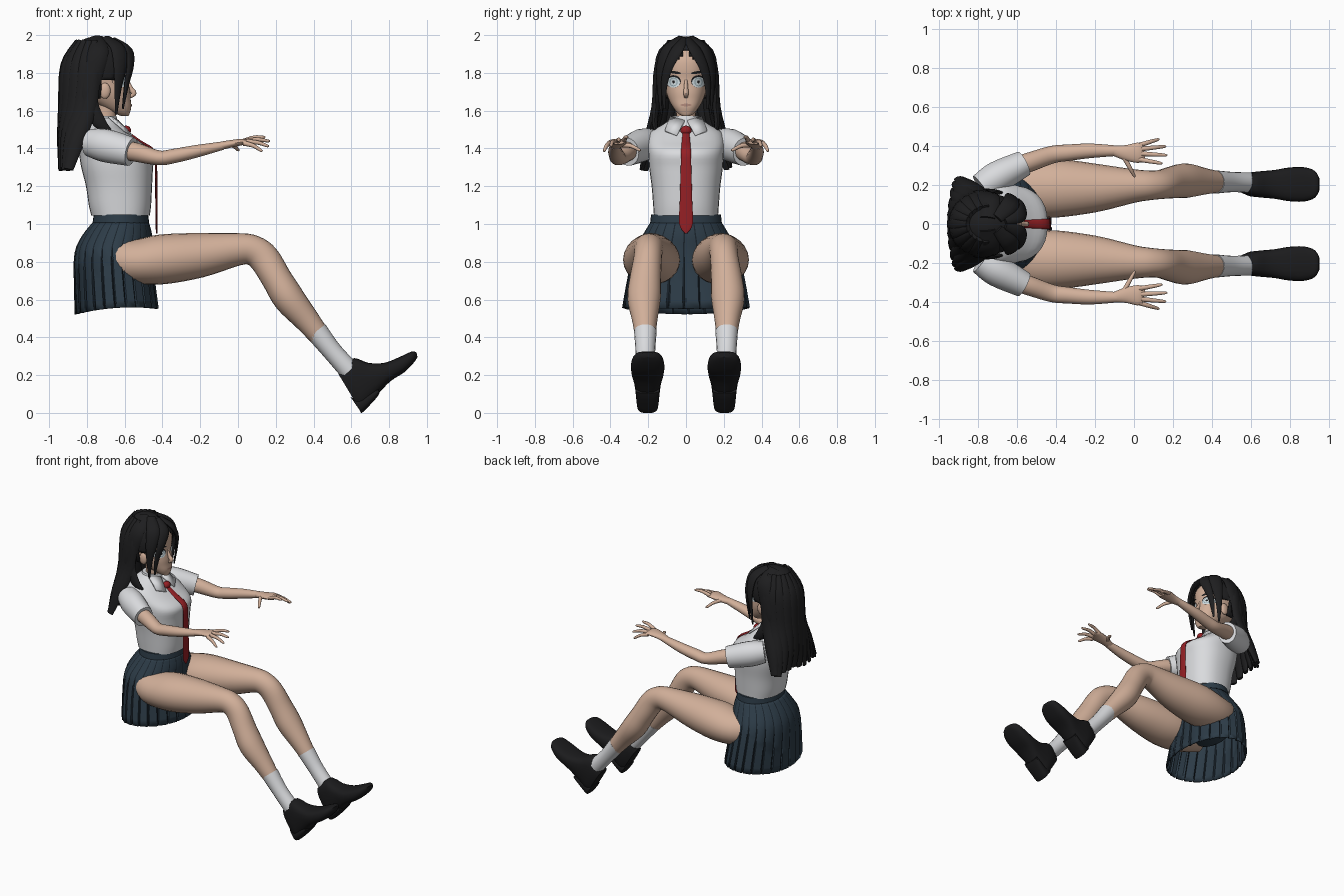
import bpy, bmesh, math, random
from mathutils import Vector

if "Cube" in bpy.data.objects:
    bpy.data.objects.remove(bpy.data.objects["Cube"])

random.seed(4)


def material(name, r, g, b):
    m = bpy.data.materials.new(name)
    m.diffuse_color = (r, g, b, 1)
    m.use_nodes = True
    m.node_tree.nodes["Principled BSDF"].inputs["Base Color"].default_value = m.diffuse_color
    return m


SKIN = material("skin", 0.64, 0.43, 0.32)
WHITE = material("white cloth", 0.70, 0.71, 0.73)
NAVY = material("navy cloth", 0.026, 0.045, 0.064)
FOLD = material("dark fold", 0.010, 0.017, 0.025)
HAIR = material("black hair", 0.013, 0.013, 0.014)
SHOE = material("black leather", 0.011, 0.011, 0.012)
RED = material("red cloth", 0.30, 0.014, 0.018)
EYE = material("pale eye", 0.62, 0.70, 0.73)
IRIS = material("grey iris", 0.28, 0.38, 0.42)
LIP = material("lip", 0.42, 0.24, 0.19)


def make(name, verts, faces, mats, both=False, recalc=True):
    me = bpy.data.meshes.new(name)
    me.from_pydata([tuple(v) for v in verts], [], faces)
    if recalc:
        bm = bmesh.new()
        bm.from_mesh(me)
        bmesh.ops.recalc_face_normals(bm, faces=bm.faces)
        bm.to_mesh(me)
        bm.free()
    ob = bpy.data.objects.new(name, me)
    bpy.context.collection.objects.link(ob)
    for m in mats:
        me.materials.append(m)
    if both:
        mod = ob.modifiers.new("mirror", 'MIRROR')
        mod.use_axis = (False, True, False)
        mod.use_mirror_merge = False
    return ob


def smooth_path(pts, steps):
    out = []
    for i in range(len(pts) - 1):
        p = [pts[max(i - 1, 0)], pts[i], pts[i + 1], pts[min(i + 2, len(pts) - 1)]]
        for k in range(steps):
            t = k / steps
            out.append([0.5 * (2 * b + (c - a) * t + (2 * a - 5 * b + 4 * c - d) * t * t
                               + (3 * b - a - 3 * c + d) * t ** 3) for a, b, c, d in zip(*p)])
    return out + [list(pts[-1])]


def loft(name, pts, mat, both=False, side=(0, 1, 0), flat=False, n=20, steps=4, power=1.0):
    """Elliptic rings (x, y, z, half width along side, half depth) joined along a path."""
    pts = smooth_path(pts, steps) if steps > 1 else pts
    verts, faces, m = [], [], len(pts)
    for i, p in enumerate(pts):
        t = Vector(pts[min(i + 1, m - 1)][:3]) - Vector(pts[max(i - 1, 0)][:3])
        t = Vector((0, 0, 1)) if flat else t.normalized()
        a = Vector(side)
        a = (a - t * a.dot(t)).normalized()
        b = t.cross(a)
        for k in range(n):
            c, s = math.cos(2 * math.pi * k / n), math.sin(2 * math.pi * k / n)
            c, s = (math.copysign(abs(v) ** power, v) for v in (c, s))
            verts.append(Vector(p[:3]) + a * c * max(p[3], 0.001) + b * s * max(p[4], 0.001))
    for i in range(m - 1):
        for k in range(n):
            j = (k + 1) % n
            faces.append((i * n + k, i * n + j, i * n + n + j, i * n + n + k))
    faces += [tuple(range(n)), tuple(range((m - 1) * n, m * n))]
    return make(name, verts, faces, [mat], both)


def rings(name, rows, mat, **kw):
    """Horizontal rings (z, centre x, half depth x, half width y)."""
    return loft(name, [(cx, 0, z, ry, rx) for z, cx, rx, ry in rows], mat, flat=True, n=32, **kw)


def ellipsoid(name, c, r, mat, both=False):
    ts = [0.08 + (math.pi - 0.16) * i / 10 for i in range(11)]
    return loft(name, [(c[0], c[1], c[2] - r[2] * math.cos(t), r[1] * math.sin(t), r[0] * math.sin(t))
                       for t in ts], mat, both, flat=True, steps=1)


# Head, neck, nose and ears
head = rings("head", [(1.572, -.60, .02, .02), (1.587, -.615, .042, .044), (1.62, -.645, .08, .07),
                      (1.66, -.68, .112, .092), (1.70, -.705, .135, .105), (1.76, -.72, .14, .112),
                      (1.82, -.73, .155, .12), (1.88, -.735, .15, .115), (1.93, -.74, .11, .085),
                      (1.955, -.74, .04, .04)], SKIN, power=.85)
loft("neck", [(-.72, 0, 1.46, .058, .06), (-.70, 0, 1.56, .052, .054), (-.70, 0, 1.66, .056, .06)], SKIN)
loft("nose", [(-.59, 0, 1.77, .007, .008), (-.568, 0, 1.715, .012, .014),
              (-.551, 0, 1.692, .014, .014), (-.572, 0, 1.672, .01, .008)], SKIN, n=12)
ellipsoid("ear", (-.705, .115, 1.705), (.03, .016, .042), SKIN, True)
bpy.context.view_layer.update()


def decal(name, cy, cz, ry, rz, off, mat, both=True, tilt=0.0):
    """Thin patch wrapped onto the front of the head."""
    n, verts, faces = 20, [], []
    for r in (0.0, 0.5, 1.0):
        for k in range(n if r else 1):
            a = 2 * math.pi * k / n
            y = cy + r * ry * math.cos(a)
            z = cz + r * rz * math.sin(a) + tilt * r * ry * math.cos(a)
            hit, loc, _, _ = head.ray_cast(Vector((0, y, z)), Vector((-1, 0, 0)))
            verts.append(((loc.x if hit else -.66) + off, y, z))
    for k in range(n):
        j = (k + 1) % n
        faces += [(0, 1 + k, 1 + j), (1 + k, 1 + n + k, 1 + n + j, 1 + j)]
    return make(name, verts, faces, [mat], both, recalc=False)


decal("eyelash", .067, 1.755, .040, .033, .003, HAIR)
decal("eyeball", .067, 1.75, .035, .028, .005, EYE)
decal("iris", .066, 1.752, .022, .023, .007, IRIS)
decal("iris_light", .066, 1.752, .017, .018, .008, EYE)
decal("pupil", .066, 1.752, .007, .008, .0095, HAIR)
decal("eyebrow", .062, 1.803, .036, .007, .004, HAIR, tilt=.15)
decal("mouth", 0, 1.63, .029, .007, .004, LIP, False)

# Hair cap with face and ear openings
bm = bmesh.new()
bmesh.ops.create_uvsphere(bm, u_segments=48, v_segments=32, radius=1)
for v in bm.verts:
    v.co = Vector((-.745 + .185 * v.co.x, .155 * v.co.y, 1.80 + .193 * v.co.z))


def is_open(c):
    return (c.z < 1.66 or (c.x > -.73 and c.z < 1.76)
            or (c.x > -.65 and c.z < 1.925 - 1.1 * abs(c.y)))


bmesh.ops.delete(bm, geom=[f for f in bm.faces if is_open(f.calc_center_median())], context='FACES')
me = bpy.data.meshes.new("hair_cap")
bm.to_mesh(me)
bm.free()
me.materials.append(HAIR)
cap = bpy.data.objects.new("hair_cap", me)
bpy.context.collection.objects.link(cap)
cap.modifiers.new("thickness", 'SOLIDIFY').thickness = .008

# Long back hair in overlapping locks
for i in range(11):
    a = math.radians(-82 + 16.4 * i)
    c, s = math.cos(a), math.sin(a)
    rows = [(.745, .10, .08, 1.965, .02, .02), (.745, .175, .145, 1.84, .042, .022),
            (.77, .16, .160, 1.62, .046, .024), (.84, .095, .20, 1.45, .046, .024),
            (.89, .05, .235, 1.28 + .04 * random.random(), .026, .012)]
    loft("back_lock", [(-x - d * c, w * s, z, p, q) for x, d, w, z, p, q in rows], HAIR,
         side=(s, c, 0), n=10)

# Fringe and side locks
loft("fringe_lock", [(-.66, .012, 1.975, .02, .015), (-.585, .045, 1.925, .038, .016),
                     (-.572, .09, 1.84, .030, .014), (-.59, .115, 1.74, .020, .010),
                     (-.61, .115, 1.61, .006, .005)], HAIR, True, side=(-.5, .8, 0), n=10)
loft("temple_lock", [(-.70, .03, 1.985, .03, .012), (-.635, .10, 1.93, .045, .016),
                     (-.625, .135, 1.83, .038, .014), (-.635, .14, 1.72, .022, .010),
                     (-.645, .13, 1.58, .006, .005)], HAIR, True, side=(.9, -.5, 0), n=10)
loft("shoulder_lock", [(-.75, .03, 1.985, .04, .015), (-.74, .13, 1.91, .055, .018),
                       (-.775, .155, 1.76, .05, .018), (-.785, .158, 1.64, .045, .018),
                       (-.735, .165, 1.54, .035, .016), (-.665, .155, 1.475, .01, .008)],
     HAIR, True, side=(1, 0, 0), n=10)

# Shirt, collar, sleeves and tie
rings("shirt", [(1.045, -.622, .155, .17), (1.10, -.625, .165, .174), (1.20, -.63, .175, .182),
                (1.30, -.64, .19, .195), (1.38, -.645, .198, .20), (1.44, -.69, .165, .205),
                (1.49, -.72, .13, .185), (1.525, -.725, .10, .125), (1.56, -.715, .07, .075)],
      WHITE, power=.85)
rings("collar_band", [(1.50, -.705, .09, .10), (1.54, -.71, .075, .08), (1.572, -.71, .066, .07)], WHITE)
wing = make("collar_wing", [(-.632, .008, 1.55), (-.558, .05, 1.472), (-.595, .112, 1.498), (-.68, .085, 1.572)],
            [(0, 1, 2), (0, 2, 3)], [WHITE], True)
wing.modifiers.new("thickness", 'SOLIDIFY').thickness = .012
loft("sleeve", [(-.78, .185, 1.43, .075, .075), (-.70, .24, 1.415, .082, .088),
                (-.565, .31, 1.382, .067, .076)], WHITE, True)
loft("tie", [(-.59, 0, 1.485, .018, .01), (-.52, 0, 1.437, .022, .008), (-.445, 0, 1.385, .026, .008),
             (-.434, 0, 1.30, .028, .006), (-.432, 0, 1.12, .033, .006), (-.431, 0, 1.0, .036, .005),
             (-.431, 0, .95, .006, .004)], RED)
ellipsoid("tie_knot", (-.592, 0, 1.495), (.026, .03, .026), RED)

# Arms and hands
loft("arm", [(-.65, .28, 1.40, .05, .05), (-.54, .315, 1.38, .05, .05), (-.42, .355, 1.35, .045, .039),
             (-.34, .365, 1.36, .042, .038), (-.22, .375, 1.385, .037, .033), (-.08, .375, 1.415, .026, .022)],
     SKIN, True)
loft("palm", [(-.10, .375, 1.412, .027, .022), (-.04, .365, 1.424, .04, .02), (.02, .365, 1.434, .052, .017),
              (.05, .37, 1.432, .042, .011)], SKIN, True)
for base, tip in (((.03, .405, 1.428), (.13, .435, 1.386)), ((.04, .385, 1.435), (.165, .398, 1.412)),
                  ((.04, .36, 1.438), (.17, .352, 1.44)), ((.03, .33, 1.438), (.145, .31, 1.462)),
                  ((-.05, .34, 1.42), (.005, .24, 1.39))):
    b, t = Vector(base), Vector(tip)
    mid = b.lerp(t, .5) + Vector((0, 0, .008))
    loft("finger", [(*b, .014, .013), (*mid, .011, .011), (*b.lerp(t, .9), .008, .008), (*t, .003, .003)],
         SKIN, True, side=(0, 0, 1), n=10)

# Pleated skirt with dark fold strips
P, verts, faces = 24, [], []
rows = smooth_path([(1.01, -.62, .148, .188), (.94, -.64, .185, .228), (.85, -.66, .205, .275),
                    (.70, -.655, .213, .308), (.53, -.642, .22, .335)], 3)
for z, cx, rx, ry in rows:
    low = (1.01 - z) / .48
    for k in range(3 * P):
        a = 2 * math.pi * (k // 3 + (0, .78, .9)[k % 3]) / P
        r = 1 - (.0, -.012, .035)[k % 3] * low
        x = cx + rx * r * math.cos(a)
        verts.append((x, ry * r * math.sin(a), z + low * (.03 * (x + .86) / .44 - .008 + .02 * math.sin(a) ** 2)))
N = 3 * P
for i in range(len(rows) - 1):
    for k in range(N):
        j = (k + 1) % N
        faces.append((i * N + k, i * N + N + k, i * N + N + j, i * N + j))
skirt = make("skirt", verts, faces, [NAVY, FOLD])
for f in skirt.data.polygons:
    f.material_index = 1 if f.index % 3 == 1 else 0
skirt.modifiers.new("thickness", 'SOLIDIFY').thickness = .008
rings("waistband", [(1.005, -.62, .15, .19), (1.05, -.62, .144, .185)], NAVY, steps=1)
rings("shorts", [(.70, -.66, .06, .08), (.76, -.66, .13, .17), (.88, -.65, .16, .20),
                 (1.0, -.62, .13, .17)], NAVY)

# Legs, socks and shoes
loft("leg", [(-.68, .13, .82, .12, .12), (-.55, .175, .80, .142, .118), (-.40, .183, .813, .15, .132),
             (-.2, .185, .835, .125, .118), (0, .195, .866, .086, .086), (.08, .198, .86, .076, .08),
             (.14, .203, .815, .075, .082), (.205, .215, .71, .083, .080), (.27, .222, .605, .088, .083),
             (.37, .218, .485, .066, .066), (.47, .215, .36, .048, .05)], SKIN, True, n=24)
loft("sock", [(.415, .215, .432, .060, .060), (.50, .215, .325, .052, .052), (.59, .212, .225, .052, .055)],
     WHITE, True)


def shoe_part(name, rows, mat):
    """Sections given by top point, bottom point and half width."""
    verts, faces, n = [], [], 20
    rows = smooth_path(rows, 3)
    for x1, z1, x2, z2, w in rows:
        for k in range(n):
            c, s = (math.copysign(abs(v) ** .7, v) for v in
                    (math.cos(2 * math.pi * k / n), math.sin(2 * math.pi * k / n)))
            t = .5 - .5 * s
            verts.append((x1 + (x2 - x1) * t, .203 + w * c, z1 + (z2 - z1) * t))
    for i in range(len(rows) - 1):
        for k in range(n):
            j = (k + 1) % n
            faces.append((i * n + k, i * n + j, i * n + n + j, i * n + n + k))
    faces += [tuple(range(n)), tuple(range((len(rows) - 1) * n, len(rows) * n))]
    make(name, verts, faces, [mat], True)


shoe_part("shoe", [(.532, .205, .645, .018, .05), (.565, .25, .67, .025, .063), (.615, .29, .70, .058, .068),
                   (.69, .265, .755, .115, .074), (.775, .265, .81, .17, .086), (.86, .298, .88, .215, .088),
                   (.92, .325, .93, .265, .07), (.945, .32, .95, .295, .035)], SHOE)
shoe_part("heel", [(.595, .085, .65, .006, .05), (.63, .075, .66, .003, .056), (.70, .11, .725, .07, .062),
                   (.74, .13, .75, .105, .064)], SHOE)

# Smooth shading with crisp edges
bpy.ops.object.select_all(action='DESELECT')
for ob in bpy.context.scene.objects:
    ob.select_set(True)
bpy.context.view_layer.objects.active = head
bpy.ops.object.shade_smooth_by_angle(angle=math.radians(40))
